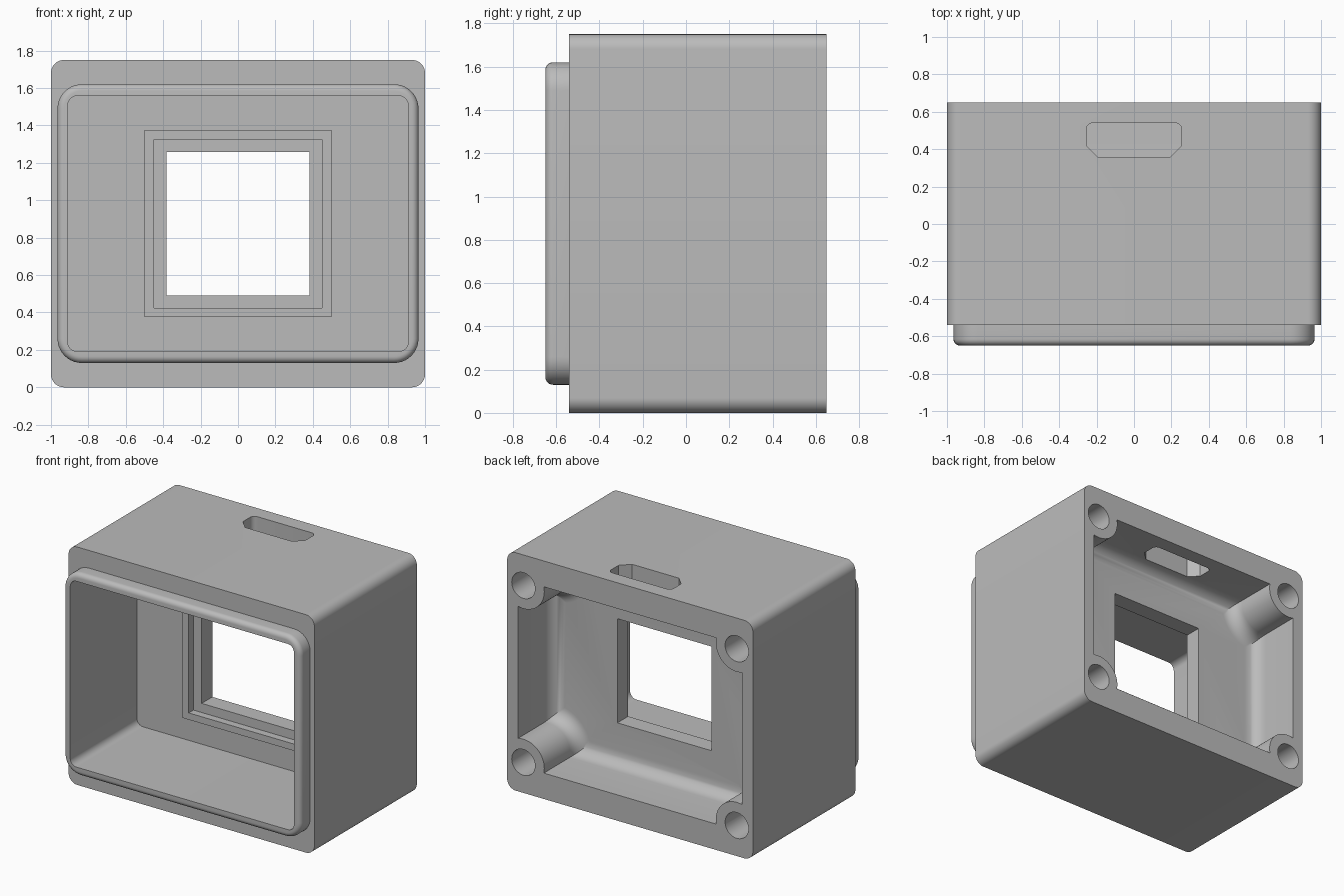
import bpy, bmesh
from math import pi, sin, cos, acos, asin

if "Cube" in bpy.data.objects:
    bpy.data.objects.remove(bpy.data.objects["Cube"], do_unlink=True)

MID = 0.875                       # height of the housing's centre
FRONT, BACK, LIP = -0.54, 0.65, -0.65
WALL_FRONT, WALL_BACK = 0.125, 0.25

grey = bpy.data.materials.new("plain grey")
grey.use_nodes = True
grey.diffuse_color = (0.5, 0.5, 0.5, 1)
grey.node_tree.nodes["Principled BSDF"].inputs["Base Color"].default_value = (0.5, 0.5, 0.5, 1)


def loft(name, rings):
    """Closed solid through rings of equal point count."""
    bm = bmesh.new()
    loops = [[bm.verts.new(p) for p in ring] for ring in rings]
    n = len(loops[0])
    for a, b in zip(loops, loops[1:]):
        for i in range(n):
            j = (i + 1) % n
            bm.faces.new((a[i], a[j], b[j], b[i]))
    bm.faces.new(loops[0])
    bm.faces.new(loops[-1])
    bmesh.ops.recalc_face_normals(bm, faces=bm.faces)
    mesh = bpy.data.meshes.new(name)
    bm.to_mesh(mesh)
    bm.free()
    mesh.materials.append(grey)
    obj = bpy.data.objects.new(name, mesh)
    bpy.context.collection.objects.link(obj)
    return obj


def arc(cx, cy, r, start, end, steps=10):
    return [(cx + r * cos(start + (end - start) * i / steps),
             cy + r * sin(start + (end - start) * i / steps)) for i in range(steps + 1)]


def rounded(w, h, r):
    """Rounded rectangle from half sizes."""
    pts = []
    for k, (sx, sy) in enumerate([(1, 1), (-1, 1), (-1, -1), (1, -1)]):
        pts += arc(sx * (w - r), sy * (h - r), r, k * pi / 2, (k + 1) * pi / 2)
    return pts


def square(s):
    return [(s, s), (-s, s), (-s, -s), (s, -s)]


def at_y(outline, y):
    return [(x, y, MID + z) for x, z in outline]


def prism(name, outline, y0, y1):
    return loft(name, [at_y(outline, y0), at_y(outline, y1)])


# Main body
housing = prism("housing", rounded(1, MID, 0.07), FRONT, BACK)


def combine(tool, operation):
    mod = housing.modifiers.new(tool.name, "BOOLEAN")
    mod.operation, mod.object, mod.solver = operation, tool, "EXACT"
    result = bpy.data.meshes.new_from_object(
        housing.evaluated_get(bpy.context.evaluated_depsgraph_get()))
    housing.modifiers.clear()
    housing.data = result
    bpy.data.objects.remove(tool, do_unlink=True)


def add(tool):
    combine(tool, "UNION")


def cut(tool):
    combine(tool, "DIFFERENCE")


# Front lip with a rounded outer rim
R = 0.035
rim = [at_y(rounded(0.965, 0.745, 0.13), FRONT + 0.1)]
for i in range(7):
    t = i * pi / 12
    d = R * (1 - cos(t))
    rim.append(at_y(rounded(0.965 - d, 0.745 - d, 0.13 - d), LIP + R * (1 - sin(t))))
add(loft("front_lip", rim))

# Front cavity
cut(prism("front_cavity", rounded(0.91, 0.683, 0.05), LIP - 0.1, WALL_FRONT))


# Back cavity, bitten by four corner bosses and filleted at its floor
BOSS_X, BOSS_Z, BOSS_R = 0.868, 0.65, 0.17


def bitten(d):
    w, h, r = 0.912 - d, 0.685 - d, BOSS_R + d
    corner = arc(BOSS_X, BOSS_Z, r, -acos((w - BOSS_X) / r),
                 -pi - asin((h - BOSS_Z) / r), 20)
    pts = []
    for sx, sz in [(1, 1), (-1, 1), (-1, -1), (1, -1)]:
        pts += [(sx * x, sz * z) for x, z in corner[::sx * sz]]
    return pts


R = 0.1
rings = [at_y(bitten(0), BACK + 0.1)]
for i in range(9):
    t = i * pi / 16
    rings.append(at_y(bitten(R * (1 - cos(t))), WALL_BACK + R * (1 - sin(t))))
cut(loft("back_cavity", rings))

# Raised window frame on the dividing wall, and the window through it
add(prism("window_frame", square(0.5), 0.07, 0.19))
cut(prism("frame_pocket", square(0.45), -0.1, WALL_FRONT))
cut(prism("window", square(0.383), -0.1, 0.4))

# Screw holes in the bosses
for sx in (-1, 1):
    for sz in (-1, 1):
        ring = arc(sx * BOSS_X, sz * BOSS_Z, 0.095, 0, 2 * pi, 40)[:-1]
        cut(prism("screw_hole", ring, 0.27, BACK + 0.1))

# Cable slot through the top
slot = [(-0.19, 0.355), (0.19, 0.355), (0.255, 0.42)]
slot += arc(0.22, 0.505, 0.035, 0, pi / 2, 6) + arc(-0.22, 0.505, 0.035, pi / 2, pi, 6)
slot += [(-0.255, 0.42)]
cut(loft("cable_slot", [[(x, y, z) for x, y in slot] for z in (1.4, 1.9)]))

# Smooth rounded faces, keep edges sharp
bpy.ops.object.select_all(action="DESELECT")
housing.select_set(True)
bpy.context.view_layer.objects.active = housing
bpy.ops.object.shade_smooth_by_angle(angle=pi / 6)
